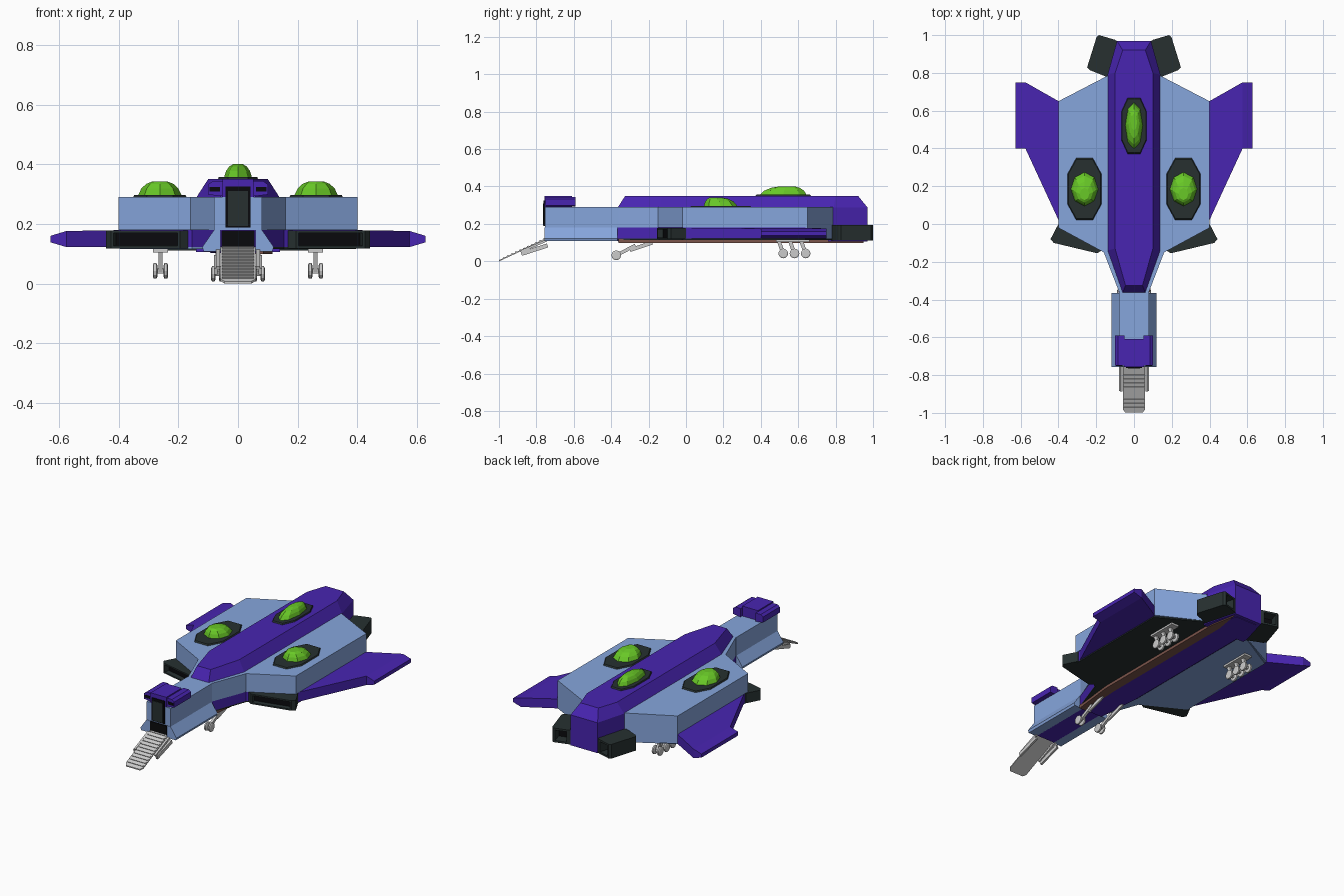
import bpy, bmesh, math
from mathutils import Vector

if "Cube" in bpy.data.objects:
    bpy.data.objects.remove(bpy.data.objects["Cube"])

COLORS = {"blue": (0.24, 0.38, 0.72, 1), "purple": (0.065, 0.018, 0.44, 1), "dark": (0.02, 0.03, 0.03, 1),
          "black": (0.003, 0.003, 0.004, 1), "green": (0.14, 0.58, 0.02, 1), "brown": (0.2, 0.09, 0.07, 1)}
MATS = {}


def mat(key):
    if key not in MATS:
        MATS[key] = bpy.data.materials.new(key)
        MATS[key].diffuse_color = COLORS[key]
    return MATS[key]


def finish(bm, name, color):
    me = bpy.data.meshes.new(name)
    bm.to_mesh(me)
    bm.free()
    if color:
        me.materials.append(mat(color))
        me.materials.append(mat("black"))
    ob = bpy.data.objects.new(name, me)
    bpy.context.collection.objects.link(ob)
    return ob


def loft(name, rings, color=None, hole=None, rim=0.012, depth=0.03):
    """Skin closed rings of points; hole = direction of a face to recess."""
    bm = bmesh.new()
    vs = [[bm.verts.new(p) for p in r] for r in rings]
    n = len(rings[0])
    for a, b in zip(vs, vs[1:]):
        for i in range(n):
            bm.faces.new((a[i], a[(i + 1) % n], b[(i + 1) % n], b[i]))
    bm.faces.new(vs[0])
    bm.faces.new(vs[-1])
    bmesh.ops.recalc_face_normals(bm, faces=bm.faces)
    if hole:
        bm.normal_update()
        f = max(bm.faces, key=lambda q: q.normal.dot(Vector(hole)))
        bmesh.ops.inset_individual(bm, faces=[f], thickness=rim, depth=0)
        bmesh.ops.inset_individual(bm, faces=[f], thickness=0.001, depth=-depth)
        f.material_index = 1
    return finish(bm, name, color)


def ring(pts, z, s=1):
    return [(s * x, y, z) for x, y in pts]


def prism(name, pts, z0, z1, color=None, s=1, **kw):
    return loft(name, [ring(pts, z0, s), ring(pts, z1, s)], color, **kw)


def sym(pts):
    return pts + [(-x, y) for x, y in reversed(pts)]


def box(name, x0, x1, y0, y1, z0, z1, color=None, s=1, **kw):
    return prism(name, [(x0, y0), (x1, y0), (x1, y1), (x0, y1)], z0, z1, color, s, **kw)


def bar(name, p0, p1, w, h):
    """Rectangular bar running in a y-z plane between two points."""
    p0, p1 = Vector(p0), Vector(p1)
    d = (p1 - p0).normalized()
    u = Vector((w / 2, 0, 0))
    v = Vector((0, -d.z, d.y)) * h / 2
    return loft(name, [[p + u + v, p + u - v, p - u - v, p - u + v] for p in (p0, p1)])


def wheel(name, x, y, z, r, w):
    circ = [(math.cos(k * math.pi / 6) * r, math.sin(k * math.pi / 6) * r) for k in range(12)]
    prof = [(-.5, .75), (-.3, 1), (.3, 1), (.5, .75)]
    loft(name, [[(x + t * w, y + a * q, z + b * q) for a, b in circ] for t, q in prof])


# main hull
HULL = [(.075, -.37), (.16, -.15), (.40, -.02), (.40, .65), (.14, .785)]
prism("upper_hull", sym(HULL), .18, .29, "blue")
LOW = [(.0, -.37), (.075, -.37), (.155, -.145), (.395, -.015), (.395, .64), (0, .64)]
REAR = [(0, .64), (.40, .64), (.40, .65), (.14, .785), (0, .785)]
for s, side, under in ((1, "right", "dark"), (-1, "left", "blue")):
    prism("lower_hull_" + side, LOW, .122, .18, "purple", s)
    prism("rear_hull_" + side, REAR, .122, .18, "blue", s)
    prism("belly_plate_" + side, LOW[1:5] + [(.14, .785), (.05, .785)], .115, .122, under, s)

# spine with sloped sides, tail block and keel
loft("spine", [ring(sym([(.06, -.365), (.14, -.14), (.14, .79), (.09, .97)]), .288),
               ring(sym([(.045, -.325), (.10, -.13), (.10, .80), (.06, .92)]), .35)], "purple")
prism("tail_block", sym([(.14, .76), (.14, .79), (.09, .97)]), .105, .288, "purple")
loft("keel", [ring(sym([(.08, -.37), (.11, -.1), (.11, .8), (.08, .95)]), .118),
              ring(sym([(.07, -.36), (.09, -.1), (.09, .8), (.07, .95)]), .102)], "purple")
prism("keel_strip", [(.045, -.36), (.085, -.36), (.115, -.1), (.115, .8), (.085, .95), (.06, .8), (.06, -.1)],
      .099, .119, "brown")

# neck and flared lower cheeks
box("neck", -.08, .08, -.755, -.36, .18, .29, "blue")
box("neck_core", -.06, .06, -.75, -.36, .108, .18, "purple")
box("nose_opening", -.055, .055, -.757, -.74, .122, .177, "black")
for s, side in ((1, "right"), (-1, "left")):
    sec = [(.058, .108), (.115, .108), (.12, .122), (.08, .18), (.058, .18)]
    loft("neck_cheek_" + side, [[(s * x, y, z) for x, z in sec] for y in (-.757, -.365)], "blue")
    # nose cap lugs with slots
    sec = [(.05, .292), (.10, .298), (.10, .332), (.085, .343), (.05, .343)]
    loft("cap_lug_" + side, [[(s * x, y, z) for x, z in sec] for y in (-.75, -.59)], "purple")
    box("lug_slot_" + side, .06, .095, -.753, -.74, .308, .324, "black", s)
box("nose_cap", -.052, .052, -.757, -.61, .29, .35, "purple")
box("nose_door", -.042, .042, -.762, -.74, .188, .325, "black")
box("nose_door_panel", -.033, .033, -.765, -.74, .192, .31, "dark")

for s, side in ((1, "right"), (-1, "left")):
    # wings with thin bevelled tips
    wing = [(.39, .0, .645, .122, .179), (.575, .40, .75, .122, .176), (.628, .40, .75, .138, .16)]
    loft("wing_" + side, [[(s * x, a, z0), (s * x, b, z0), (s * x, b, z1), (s * x, a, z1)]
                          for x, a, b, z0, z1 in wing], "purple")
    # front intakes
    prism("front_intake_" + side, [(.14, -.12), (.195, -.155), (.425, -.10), (.442, -.08), (.40, .0), (.25, .02)],
          .118, .1785, "dark", s, hole=(s * .2, -1, 0))
    # rear engines, tilted outward
    pts = [(.14, .775), (.16, .785), (.235, .815), (.248, .83), (.198, .99), (.185, 1.0), (.10, .975), (.085, .965)]
    prism("rear_engine_" + side, pts, .11, .195, "dark", s, hole=(s * -.28, 1, 0), rim=.016, depth=.06)


# faceted domes on dark plates
def dome(name, cx, cy, z, pw, pl, gw, gl, h, shift):
    plate = [(1, .5), (.5, 1), (-.5, 1), (-1, .5), (-1, -.5), (-.5, -1), (.5, -1), (1, -.5)]
    loft(name + "_plate", [[(cx + x * pw * k, cy + y * pl * k, zz) for x, y in plate]
                           for k, zz in ((1, z - .002), (.95, z + .007))], "dark")
    octo = [(math.cos(k * math.pi / 4), math.sin(k * math.pi / 4)) for k in range(8)]
    loft(name, [[(cx + a * gw * k, cy + b * gl * k + shift * (1 - k), z + h * t) for a, b in octo]
                for k, t in ((1, .1), (.85, .55), (.62, .85), (.35, 1))], "green")


dome("rear_dome", 0, .52, .35, .068, .15, .047, .125, .05, .03)
for s, side in ((1, "right"), (-1, "left")):
    dome("side_dome_" + side, s * .262, .185, .29, .09, .165, .073, .09, .052, -.04)

# boarding ramp with treads
Y0, Y1, Z0, Z1 = -.999, -.745, .004, .122


def on_ramp(t, x=0, up=0):
    return (x, Y0 + (Y1 - Y0) * t, Z0 + (Z1 - Z0) * t + up)


loft("ramp", [[on_ramp(t, x, u) for t, x in ((0, -.045), (.06, -.058), (1, -.058), (1, .058), (.06, .058), (0, .045))]
              for u in (-.004, .003)])
for i in range(11):
    t = .08 + i * .085
    bar("ramp_tread_%d" % i, on_ramp(t, 0, .004), on_ramp(t + .035, 0, .004), .108, .006)
for s, side in ((1, "right"), (-1, "left")):
    bar("ramp_rail_" + side, (s * .067, -.885, .052), (s * .067, -.745, .112), .012, .012)
    bar("ramp_piston_" + side, (s * .074, -.88, .04), (s * .074, -.74, .085), .012, .022)
    # front landing gear
    bar("front_strut_" + side, (s * .07, -.37, .034), (s * .07, -.27, .085), .014, .018)
    bar("front_brace_" + side, (s * .07, -.30, .06), (s * .07, -.18, .10), .01, .02)
    for k in (-1, 1):
        wheel("front_wheel_%s_%d" % (side, k), s * .07 + k * .013, -.373, .032, .026, .014)
    # main landing gear, three wheel pairs per side
    box("gear_mount_" + side, .235, .285, .48, .66, .104, .118, None, s)
    for i, y in enumerate((.52, .58, .64)):
        bar("main_strut_%s_%d" % (side, i), (s * .26, y, .04), (s * .26, y - .025, .112), .014, .02)
        box("main_axle_%s_%d" % (side, i), .237, .283, y - .008, y + .008, .034, .05, None, s)
        for k in (-1, 1):
            wheel("main_wheel_%s_%d_%d" % (side, i, k), s * .26 + k * .018, y, .042, .026, .015)

for m in bpy.data.materials:
    if m.users and not m.is_grease_pencil:
        m.use_nodes = True
        m.node_tree.nodes["Principled BSDF"].inputs["Base Color"].default_value = m.diffuse_color
